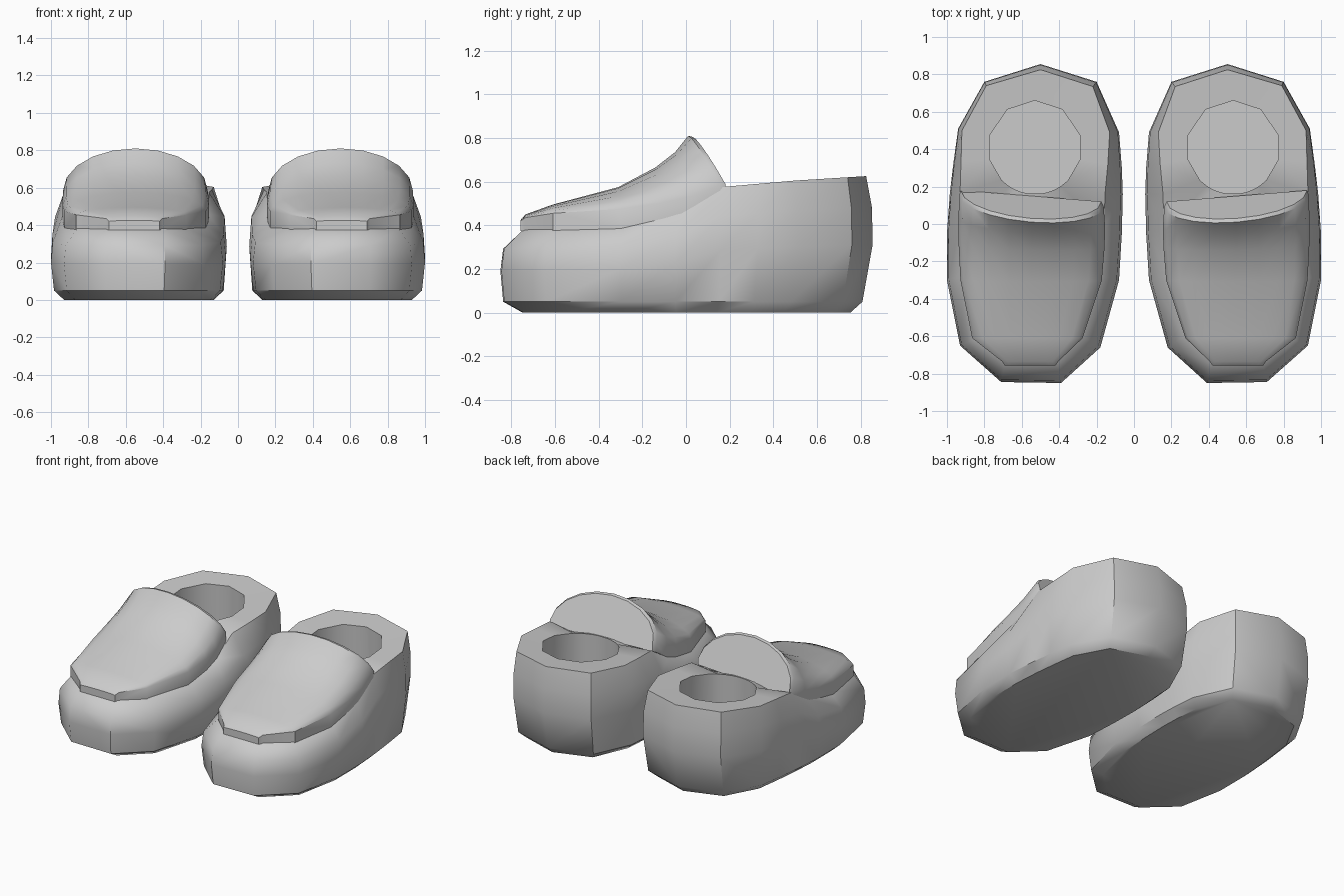
import bpy, bmesh
from math import sin, cos, pi, radians

if "Cube" in bpy.data.objects:
    bpy.data.objects.remove(bpy.data.objects["Cube"])


def finish(name, bm, angle):
    """Turn a bmesh into a smooth-shaded object mirrored to the other foot."""
    bmesh.ops.recalc_face_normals(bm, faces=bm.faces)
    me = bpy.data.meshes.new(name)
    bm.to_mesh(me)
    bm.free()
    ob = bpy.data.objects.new(name, me)
    bpy.context.collection.objects.link(ob)
    bpy.ops.object.select_all(action='DESELECT')
    ob.select_set(True)
    bpy.context.view_layer.objects.active = ob
    bpy.ops.object.shade_smooth_by_angle(angle=radians(angle))
    ob.modifiers.new("other_foot", 'MIRROR').use_mirror_merge = False
    return ob


def loft(rings):
    """Skin a list of closed point rings and cap both ends."""
    bm = bmesh.new()
    vr = [[bm.verts.new(p) for p in r] for r in rings]
    n = len(vr[0])
    for a, b in zip(vr, vr[1:]):
        for i in range(n):
            j = (i + 1) % n
            bm.faces.new((a[i], a[j], b[j], b[i]))
    bm.faces.new(vr[0])
    bm.faces.new(vr[-1])
    return bm


def rim_height(y):
    pts = [(-.9, .38), (-.58, .38), (-.22, .405), (0, .465), (.16, .575), (.5, .605), (.9, .63)]
    for (a, za), (b, zb) in zip(pts, pts[1:]):
        if y <= b:
            return za + (zb - za) * (y - a) / (b - a)
    return pts[-1][1]


# Shoe body: widest outline and top rim outline, both from the heel round
wide = [(.50, .855), (.20, .76), (.08, .49), (.065, .30), (.06, .16), (.065, -.05),
        (.08, -.30), (.18, -.66), (.39, -.85), (.71, -.845), (.93, -.65), (1, -.30),
        (1, -.05), (.985, .16), (.965, .33), (.94, .51), (.80, .76)]
rim = [(.50, .825), (.22, .735), (.13, .49), (.14, .32), (.155, .16), (.16, -.02),
       (.18, -.28), (.27, -.60), (.41, -.745), (.69, -.745), (.86, -.62), (.92, -.28),
       (.935, -.02), (.93, .17), (.925, .33), (.92, .50), (.79, .74)]
half = [36, 75, 105, 135, 146, 155, 164, 173]
angles = [0] + half + [360 - a for a in reversed(half)]


def sole_ring(sx, heel, toe, z):
    return [(.53 + (x - .53) * sx, y * (heel if y > 0 else toe), z) for x, y in wide]


def wall_ring(t, f):
    out = []
    for (x, y), (u, v) in zip(wide, rim):
        px, py = x + (u - x) * t, y + (v - y) * t
        out.append((px, py, rim_height(py) * f))
    return out


def hole_ring(r, z=None):
    out = []
    for a in angles:
        x, y = .53 - r * sin(radians(a)), .41 + r * cos(radians(a))
        out.append((x, y, rim_height(y) - .005 if z is None else z))
    return out


body = loft([sole_ring(.85, .88, .88, 0), sole_ring(.965, .945, .985, .05),
             wall_ring(0, .5), wall_ring(.12, .77), wall_ring(1, 1),
             hole_ring(.25), hole_ring(.26, .2)])
finish("shoe_body", body, 42)

# Upper flap: stations of (y, left, right, base z, ridge z, top z, backward lean)
stations = [(-.757, .42, .69, .375, .42, .425, 0),
            (-.735, .405, .705, .375, .435, .45, 0),
            (-.61, .275, .865, .375, .455, .495, 0),
            (-.30, .172, .928, .385, .475, .575, .01),
            (-.11, .157, .938, .425, .505, .665, .03),
            (.01, .155, .938, .465, .535, .735, .06),
            (.125, .162, .935, .535, .585, .81, .115),
            (.15, .175, .925, .55, .59, .805, .12)]


def flap_ring(y, xl, xr, zb, zr, zt, lean):
    mid, w = (xl + xr) / 2, (xr - xl) / 2
    ring = [(xl, y, zb)]
    for i in range(11):
        a = pi * i / 10
        v = sin(a)
        ring.append((mid - w * cos(a), y - lean * v, zr + (zt - zr) * v))
    ring.append((xr, y, zb))
    skew = max(0, min(.08, (y + .2) * .25))
    return [(x, py + skew * (x - .55), z) for x, py, z in ring]


finish("upper_flap", loft([flap_ring(*s) for s in stations]), 35)
